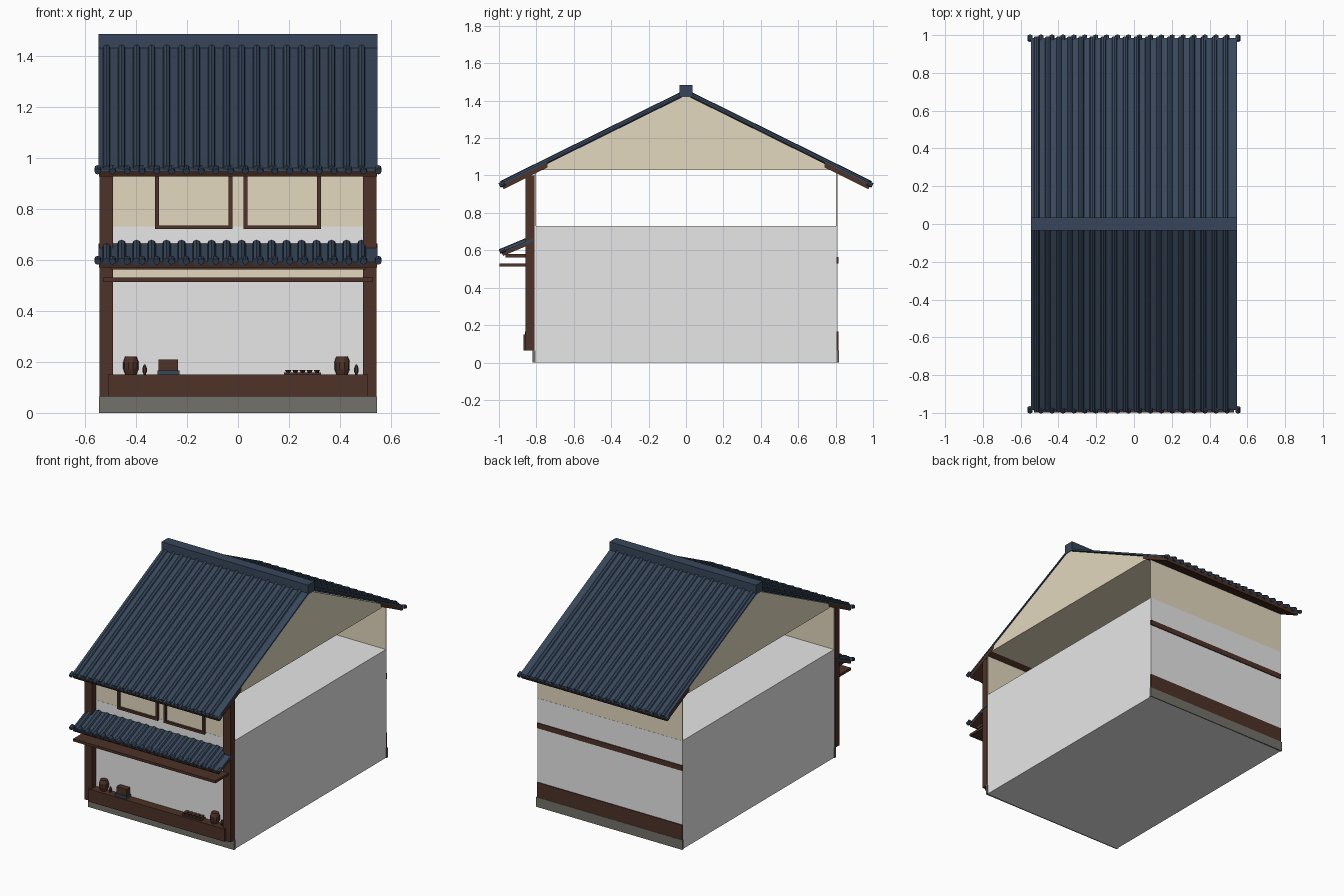
import bpy, bmesh, math
from mathutils import Vector, Matrix

if "Cube" in bpy.data.objects:
    bpy.data.objects.remove(bpy.data.objects["Cube"])


def material(name, rgb):
    m = bpy.data.materials.new(name)
    m.diffuse_color = (*rgb, 1)
    m.use_nodes = True
    m.node_tree.nodes["Principled BSDF"].inputs["Base Color"].default_value = m.diffuse_color
    return m


GREY = material("light_grey", (0.8, 0.8, 0.8))
PLASTER = material("beige_plaster", (0.77, 0.69, 0.52))
TILE = material("slate_blue_tile", (0.038, 0.062, 0.103))
WOOD = material("dark_wood", (0.075, 0.032, 0.021))
STONE = material("grey_stone", (0.17, 0.165, 0.142))


def finish(name, bm, mat):
    bmesh.ops.recalc_face_normals(bm, faces=bm.faces)
    me = bpy.data.meshes.new(name)
    bm.to_mesh(me)
    bm.free()
    me.materials.append(mat)
    ob = bpy.data.objects.new(name, me)
    bpy.context.collection.objects.link(ob)
    return ob


def add_box(bm, x, y, z):
    c = Vector(((x[0] + x[1]) / 2, (y[0] + y[1]) / 2, (z[0] + z[1]) / 2))
    s = (x[1] - x[0], y[1] - y[0], z[1] - z[0], 1)
    bmesh.ops.create_cube(bm, size=1, matrix=Matrix.Translation(c) @ Matrix.Diagonal(s))


def boxes(name, mat, *specs):
    bm = bmesh.new()
    for s in specs:
        add_box(bm, *s)
    return finish(name, bm, mat)


def prism(name, mat, yz, half):
    """Extrude a y-z outline across x."""
    bm = bmesh.new()
    f = bm.faces.new([bm.verts.new((-half, y, z)) for y, z in yz])
    ext = bmesh.ops.extrude_face_region(bm, geom=[f])["geom"]
    bmesh.ops.translate(bm, vec=(2 * half, 0, 0),
                        verts=[v for v in ext if isinstance(v, bmesh.types.BMVert)])
    return finish(name, bm, mat)


def rods(name, mat, pairs, radius, sides=8):
    bm = bmesh.new()
    for a, b in pairs:
        a, b = Vector(a), Vector(b)
        rot = (b - a).to_track_quat("Z", "Y").to_matrix().to_4x4()
        bmesh.ops.create_cone(bm, cap_ends=True, segments=sides, radius1=radius, radius2=radius,
                              depth=(b - a).length, matrix=Matrix.Translation((a + b) / 2) @ rot)
    return finish(name, bm, mat)


def lathe(name, mat, profile, spots, sides=10):
    """Turned shapes from (radius, z) profiles."""
    bm = bmesh.new()
    for cx, cy, cz in spots:
        rings = [[bm.verts.new((cx + r * math.cos(k * math.tau / sides),
                                cy + r * math.sin(k * math.tau / sides), cz + z))
                  for k in range(sides)] for r, z in profile]
        for lo, hi in zip(rings, rings[1:]):
            for k in range(sides):
                n = (k + 1) % sides
                bm.faces.new((lo[k], lo[n], hi[n], hi[k]))
        bm.faces.new(rings[0][::-1])
        bm.faces.new(rings[-1])
    return finish(name, bm, mat)


# Main body, plinth and walls
boxes("body", GREY, ((-.54, .54), (-.81, .81), (0, .73)))
boxes("plinth", STONE, *[((-.545, .545), y, (0, .065)) for y in ((-.82, -.805), (.805, .818))])
boxes("upper_walls", PLASTER, ((-.54, .54), (-.809, -.803), (.73, 1.03)),
      ((-.54, .54), (.803, .809), (.73, 1.03)))
boxes("transom_panel", PLASTER, ((-.49, .49), (-.816, -.808), (.515, .60)))
boxes("back_beams", WOOD, ((-.541, .541), (.805, .816), (.065, .165)),
      ((-.541, .541), (.805, .816), (.53, .565)))

# Front timber frame
boxes("front_posts", WOOD, *[((min(s * .49, s * .543), max(s * .49, s * .543)), (-.857, -.81), (.065, 1.0))
                             for s in (-1, 1)])
boxes("head_beam", WOOD, ((-.49, .49), (-.85, -.81), (.95, 1.0)))
boxes("counter", WOOD, ((-.51, .51), (-.87, -.81), (.065, .15)))

# Upper windows
frame = []
for x0, x1 in ((-.325, -.022), (.022, .325)):
    y, t = (-.825, -.806), .015
    frame += [((x0, x0 + t), y, (.72, .95)), ((x1 - t, x1), y, (.72, .95)),
              ((x0 + t, x1 - t), y, (.72, .735)), ((x0 + t, x1 - t), y, (.935, .95))]
boxes("window_frames", WOOD, *frame)

# Main roof
APEX, SLOPE = 1.435, .494


def roof_z(y):
    return APEX - SLOPE * abs(y)


prism("gable", PLASTER, [(-.81, 1.03), (.81, 1.03), (0, 1.43)], .543)
E = .985
prism("roof_slab", TILE, [(-E, roof_z(E)), (0, APEX), (E, roof_z(E)),
                          (E, roof_z(E) + .012), (0, APEX + .012), (-E, roof_z(E) + .012)], .546)
for s, label in ((-1, "front"), (1, "back")):
    prism(label + "_soffit", WOOD, [(s * .74, roof_z(.74)), (s * E, roof_z(E)),
                                    (s * (E - .01), roof_z(E) - .022), (s * .74, roof_z(.74) - .026)], .544)
boxes("ridge_cap", TILE, ((-.546, .546), (-.035, .035), (1.42, 1.485)))

# Tile rolls and round eave caps
ROLL_X = [-.515 + .0588 * i for i in range(18)]
CAP_X = [-.55 + 1.1 / 19 * i for i in range(20)]
rolls, caps = [], []
for s in (-1, 1):
    rolls += [((x, s * .02, roof_z(.02) + .009), (x, s * .987, roof_z(.987) + .009)) for x in ROLL_X]
    caps += [((x, s * .97, roof_z(.97) + .004), (x, s * .997, roof_z(.997) + .004)) for x in CAP_X]
rods("roof_rolls", TILE, rolls, .015)
rods("roof_eave_caps", TILE, caps, .013)

# Shopfront canopy
prism("canopy_slab", TILE, [(-.985, .592), (-.815, .665), (-.815, .648), (-.985, .577 + .012)], .546)
prism("canopy_soffit", WOOD, [(-.985, .589), (-.855, .645), (-.855, .622), (-.978, .57)], .544)
rods("canopy_rolls", TILE, [((x, -.82, .662), (x, -.987, .592)) for x in ROLL_X], .017)
rods("canopy_caps", TILE, [((x, -.97, .604), (x, -.997, .593)) for x in CAP_X], .013)
boxes("canopy_bracket", WOOD, ((-.5, .5), (-.965, -.83), (.562, .58)))
boxes("awning_rail", WOOD, ((-.53, .53), (-.998, -.855), (.513, .53)))

# Goods on the counter
lathe("barrels", WOOD, [(.022, 0), (.03, .022), (.03, .05), (.022, .072)],
      [(-.42, -.828, .15), (.408, -.828, .15)])
lathe("bottles", WOOD, [(.004, 0), (.009, .012), (.009, .024), (.003, .04)],
      [(-.366, -.835, .15), (.464, -.835, .15)], 6)
boxes("display_base", TILE, ((-.315, -.23), (-.86, -.81), (.15, .167)))
boxes("display_box", WOOD, ((-.312, -.236), (-.85, -.81), (.167, .21)))
boxes("tray", WOOD, ((.18, .325), (-.855, -.81), (.15, .158)))
lathe("small_dishes", WOOD, [(.007, 0), (.013, .011)],
      [(.197 + .028 * i, y, .158) for i in range(5) for y in (-.84, -.82)], 8)
